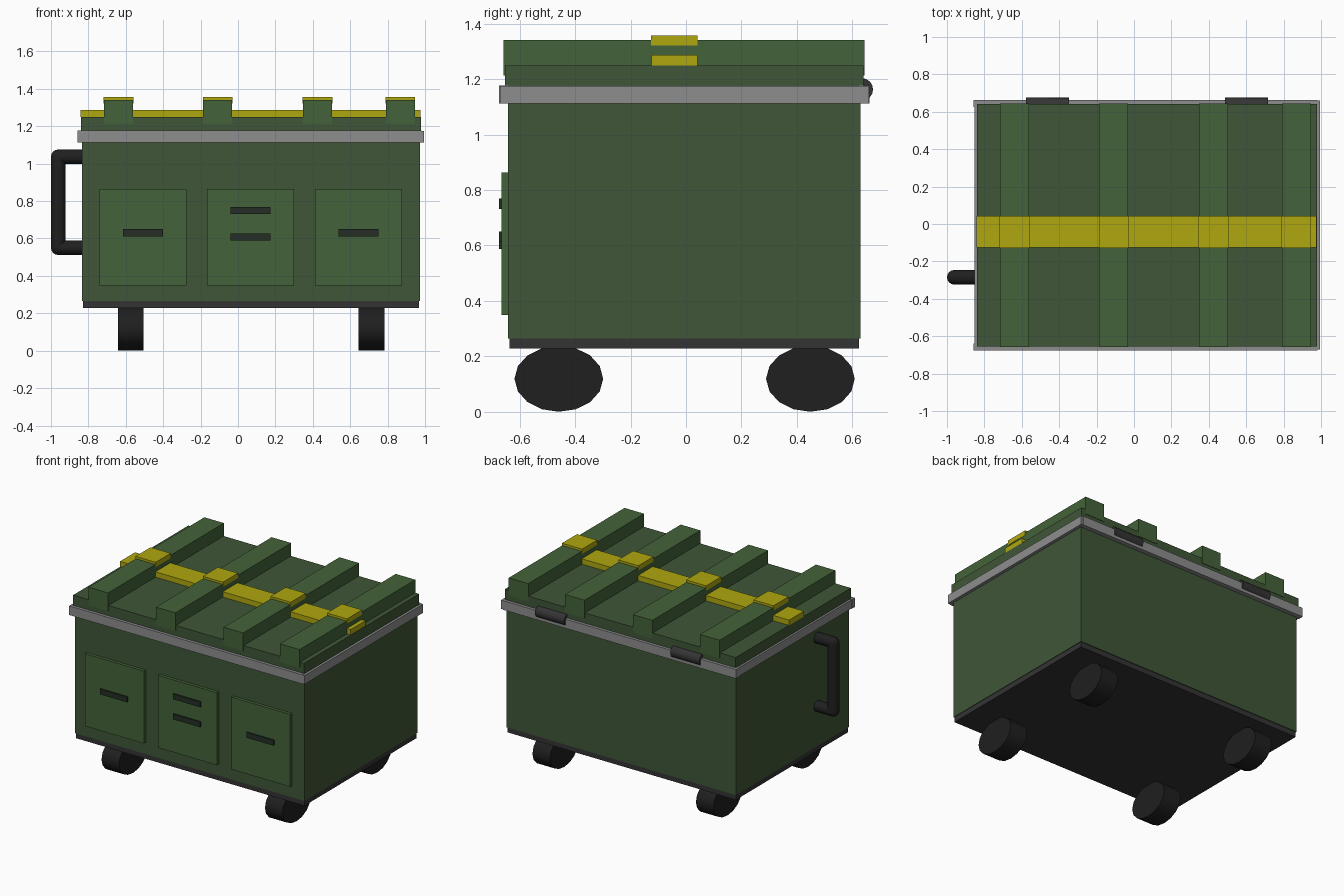
import bpy, math

if "Cube" in bpy.data.objects:
    bpy.data.objects.remove(bpy.data.objects["Cube"])


def material(name, r, g, b):
    m = bpy.data.materials.new(name)
    m.diffuse_color = (r, g, b, 1)
    m.use_nodes = True
    m.node_tree.nodes["Principled BSDF"].inputs["Base Color"].default_value = m.diffuse_color
    return m


GREEN = material("dark_green", 0.05, 0.093, 0.038)
LIGHT = material("light_green", 0.057, 0.124, 0.041)
YELLOW = material("yellow", 0.43, 0.39, 0.005)
METAL = material("rim_grey", 0.27, 0.27, 0.27)
DARK = material("dark_grey", 0.034, 0.034, 0.034)
SLOT = material("grip_dark", 0.018, 0.026, 0.018)
BLACK = material("rubber_black", 0.014, 0.014, 0.014)


def box(name, x, y, z, mat):
    """Box from (min, max) ranges on each axis."""
    bpy.ops.mesh.primitive_cube_add(size=1, location=[sum(r) / 2 for r in (x, y, z)])
    o = bpy.context.object
    o.name = name
    o.scale = [r[1] - r[0] for r in (x, y, z)]
    bpy.ops.object.transform_apply(location=False, rotation=False)
    o.data.materials.append(mat)
    return o


def cylinder(name, loc, radius, depth, axis, mat, sides=16, squash=1.0):
    rot = {"x": (0, math.pi / 2, 0), "y": (math.pi / 2, 0, 0), "z": (0, 0, 0)}[axis]
    bpy.ops.mesh.primitive_cylinder_add(vertices=sides, radius=radius, depth=depth,
                                        location=loc, rotation=rot)
    o = bpy.context.object
    o.name = name
    bpy.ops.object.transform_apply(location=False, rotation=True, scale=False)
    o.scale.z = squash
    bpy.ops.object.transform_apply(location=False, rotation=False)
    o.data.materials.append(mat)
    bpy.ops.object.shade_smooth_by_angle(angle=math.radians(40))
    return o


# Body and base plate
box("body", (-0.834, 0.973), (-0.643, 0.63), (0.265, 1.12), GREEN)
box("base_plate", (-0.83, 0.969), (-0.637, 0.625), (0.228, 0.267), DARK)

# Metal rim made of four bars
for y, side in (((-0.675, -0.64), "front"), ((0.625, 0.662), "back")):
    box(f"rim_{side}", (-0.857, 0.98), y, (1.112, 1.177), METAL)
box("rim_left", (-0.854, -0.82), (-0.672, 0.659), (1.113, 1.175), METAL)
box("rim_right", (0.955, 0.995), (-0.672, 0.659), (1.113, 1.175), METAL)

# Lid with cross ribs, long yellow stripe and yellow rib caps
box("lid", (-0.84, 0.978), (-0.654, 0.641), (1.115, 1.25), GREEN)
box("lid_stripe", (-0.841, 0.975), (-0.125, 0.042), (1.249, 1.288), YELLOW)
for i, x in enumerate((-0.639, -0.109, 0.425, 0.868)):
    box(f"lid_rib_{i}", (x - 0.077, x + 0.077), (-0.658, 0.644), (1.213, 1.341), LIGHT)
    box(f"rib_cap_{i}", (x - 0.079, x + 0.079), (-0.127, 0.042), (1.322, 1.357), YELLOW)

# Front panels with grips
for i, (x, grips) in enumerate(((-0.508, (0.631,)), (0.067, (0.75, 0.607)),
                                (0.645, (0.631,)))):
    box(f"door_panel_{i}", (x - 0.232, x + 0.232), (-0.665, -0.635), (0.349, 0.864), LIGHT)
    for j, z in enumerate(grips):
        box(f"door_grip_{i}_{j}", (x - 0.107, x + 0.107), (-0.675, -0.66),
            (z - 0.019, z + 0.019), SLOT)

# Wheels, slightly flattened
for i, x in enumerate((-0.573, 0.714)):
    for j, y in enumerate((-0.459, 0.449)):
        cylinder(f"wheel_{i}_{j}", (x, y, 0.119), 0.16, 0.137, "x", BLACK, 16, 0.744)

# Hinges at the back of the lid
for i, x in enumerate((-0.463, 0.602)):
    cylinder(f"hinge_{i}", (x, 0.634, 1.163), 0.041, 0.23, "x", DARK, 16)

# Carry handle on the left: two arms, a grip and ball corners
HX, HY, R = -0.961, -0.285, 0.039
for i, z in enumerate((0.551, 1.037)):
    cylinder(f"handle_arm_{i}", ((HX - 0.82) / 2, HY, z), R, HX * -1 - 0.82, "x", BLACK, 16)
    bpy.ops.mesh.primitive_uv_sphere_add(segments=16, ring_count=8, radius=R,
                                         location=(HX, HY, z))
    ball = bpy.context.object
    ball.name = f"handle_corner_{i}"
    ball.data.materials.append(BLACK)
    bpy.ops.object.shade_smooth()
cylinder("handle_grip", (HX, HY, 0.794), R, 0.486, "z", BLACK, 16)
